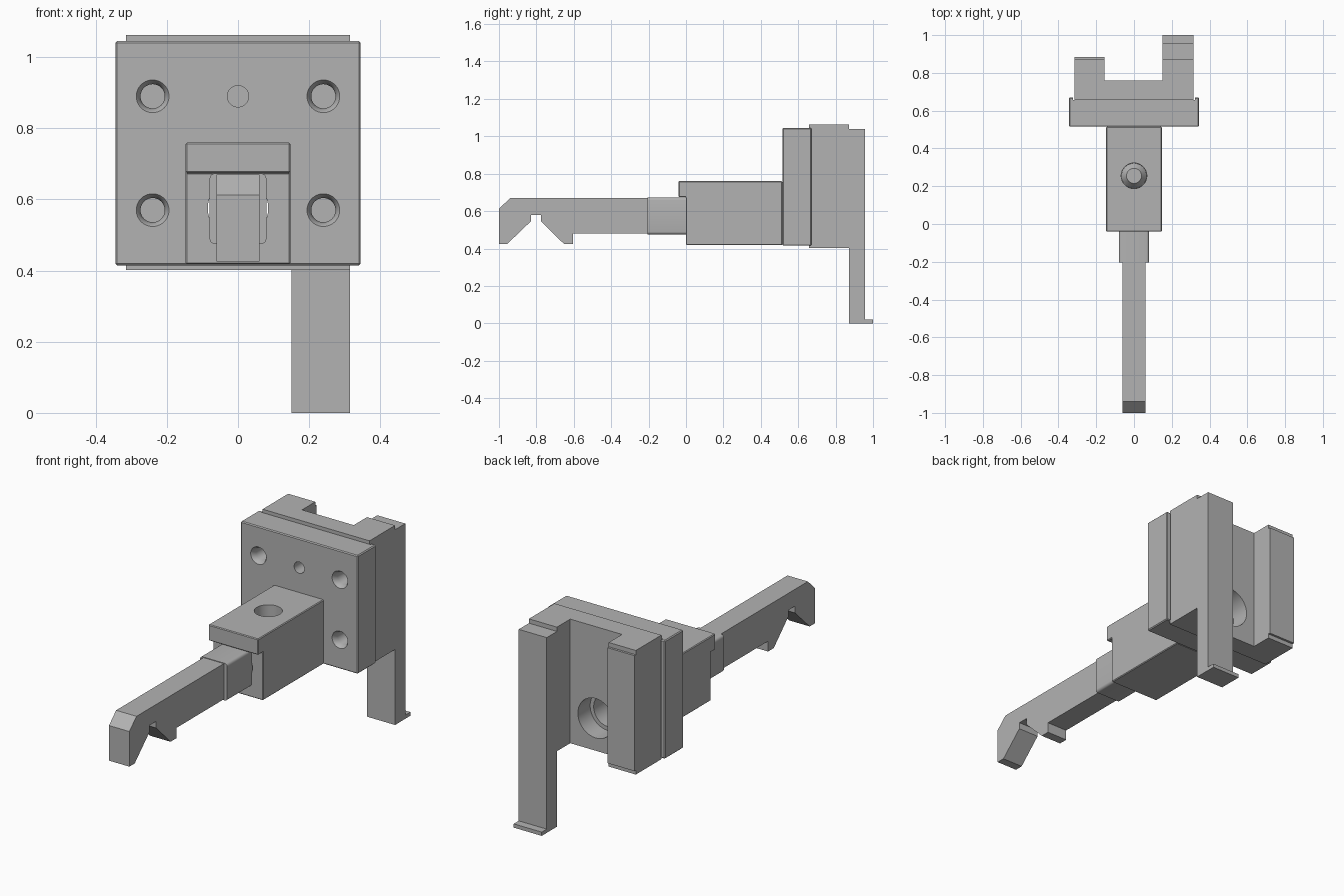
import bpy, bmesh, math
from mathutils import Matrix

if "Cube" in bpy.data.objects:
    bpy.data.objects.remove(bpy.data.objects["Cube"])

metal = bpy.data.materials.new("plain_grey_metal")
metal.diffuse_color = (0.45, 0.45, 0.45, 1)
metal.use_nodes = True
metal.node_tree.nodes["Principled BSDF"].inputs["Base Color"].default_value = metal.diffuse_color


def finish(name, bm):
    bmesh.ops.recalc_face_normals(bm, faces=bm.faces)
    me = bpy.data.meshes.new(name)
    bm.to_mesh(me)
    bm.free()
    ob = bpy.data.objects.new(name, me)
    bpy.context.collection.objects.link(ob)
    me.materials.append(metal)
    return ob


def prism(name, pts, lo, hi, axis):
    """Extrude a profile: axis x takes (y,z), y takes (x,z), z takes (x,y)."""
    bm = bmesh.new()

    def place(p, h):
        return {"x": (h, p[0], p[1]), "y": (p[0], h, p[1]), "z": (p[0], p[1], h)}[axis]
    a = [bm.verts.new(place(p, lo)) for p in pts]
    b = [bm.verts.new(place(p, hi)) for p in pts]
    bm.faces.new(a)
    bm.faces.new(b)
    for i in range(len(pts)):
        j = (i + 1) % len(pts)
        bm.faces.new((a[i], a[j], b[j], b[i]))
    return finish(name, bm)


def box(name, x0, x1, y0, y1, z0, z1):
    return prism(name, [(x0, y0), (x1, y0), (x1, y1), (x0, y1)], z0, z1, "z")


def turned(name, origin, rings, axis="y", n=40):
    """Solid of revolution from (distance along axis, radius) rings."""
    bm = bmesh.new()
    loops = []
    for d, r in rings:
        loops.append([bm.verts.new((r * math.cos(2 * math.pi * i / n),
                                    r * math.sin(2 * math.pi * i / n), d)) for i in range(n)])
    bm.faces.new(loops[0])
    bm.faces.new(loops[-1])
    for a, b in zip(loops, loops[1:]):
        for i in range(n):
            j = (i + 1) % n
            bm.faces.new((a[i], a[j], b[j], b[i]))
    rot = Matrix.Rotation(-math.pi / 2, 4, "X") if axis == "y" else Matrix()
    bm.transform(Matrix.Translation(origin) @ rot)
    return finish(name, bm)


def apply(ob):
    bpy.context.view_layer.update()
    me = bpy.data.meshes.new_from_object(ob.evaluated_get(bpy.context.evaluated_depsgraph_get()))
    ob.modifiers.clear()
    ob.data = me


def bevel(ob, w):
    m = ob.modifiers.new("bevel", "BEVEL")
    m.width, m.segments, m.limit_method = w, 1, "ANGLE"
    apply(ob)


def cut(ob, cutters):
    for c in cutters:
        m = ob.modifiers.new("cut", "BOOLEAN")
        m.operation, m.object, m.solver = "DIFFERENCE", c, "EXACT"
        apply(ob)
        bpy.data.objects.remove(c)


def smooth(ob):
    bpy.ops.object.select_all(action="DESELECT")
    ob.select_set(True)
    bpy.context.view_layer.objects.active = ob
    bpy.ops.object.shade_smooth_by_angle(angle=math.radians(25))


BZ = 0.575  # height of the main bore

# Mounting plate with shallow rear seat, four screw holes, a pin hole and the bore
plate = box("mounting_plate", -0.345, 0.345, 0.515, 0.67, 0.415, 1.045)
bevel(plate, 0.005)
holes = [turned("hole", (x, 0.515, z),
                [(-0.01, 0.046), (0, 0.046), (0.008, 0.040), (0.03, 0.034), (0.2, 0.034)])
         for x in (-0.24, 0.24) for z in (0.57, 0.89)]
holes.append(turned("pin_hole", (0, 0.515, 0.89), [(-0.01, 0.03), (0.2, 0.03)]))
holes.append(turned("bore", (0, 0.5, BZ), [(0, 0.085), (0.3, 0.085)]))
holes.append(box("seat", -0.322, 0.322, 0.656, 0.7, 0.3, 1.2))
cut(plate, holes)
smooth(plate)

# Holder block with overhanging top lip, bored along its length and drilled from above
block = prism("holder_block", [(-0.04, 0.76), (-0.04, 0.675), (0, 0.675), (0, 0.418),
                               (0.515, 0.418), (0.515, 0.76)], -0.147, 0.147, "x")
bevel(block, 0.004)
cut(block, [turned("bore", (0, -0.1, BZ), [(0, 0.085), (0.7, 0.085)]),
            turned("top_hole", (0, 0.255, 0.6), [(0, 0.068), (0.2, 0.068)], "z")])
smooth(block)

# Conical locking screw at the bottom of the top hole
smooth(turned("locking_screw", (0, 0.255, 0), [(0.62, 0.067), (0.665, 0.067), (0.70, 0.04)], "z"))

# Sliding shank inside the bore
smooth(turned("arm_shank", (0, -0.03, BZ), [(0, 0.078), (0.43, 0.078)]))

# Rounded collar where the arm enters the block
corner = 0.015
collar_pts = []
for k, (cx, cz) in enumerate([(0.065, 0.658), (-0.065, 0.658), (-0.065, 0.49), (0.065, 0.49)]):
    for s in range(5):
        t = math.radians(90 * k + 22.5 * s)
        collar_pts.append((cx + corner * math.cos(t), cz + corner * math.sin(t)))
smooth(prism("arm_collar", collar_pts, -0.205, 0.01, "y"))

# Long arm with a notched hook at its tip
prism("hooked_arm", [(-0.94, 0.67), (-1, 0.612), (-1, 0.425), (-0.955, 0.425),
                     (-0.83, 0.545), (-0.83, 0.58), (-0.775, 0.58), (-0.775, 0.545),
                     (-0.653, 0.425), (-0.605, 0.425), (-0.605, 0.48), (-0.19, 0.48),
                     (-0.19, 0.67)], -0.06, 0.06, "x")

# Rear U-shaped bracket, bored through its web
bracket = prism("rear_bracket", [(-0.315, 0.657), (0.315, 0.657), (0.315, 0.872), (0.15, 0.872),
                                 (0.15, 0.76), (-0.155, 0.76), (-0.155, 0.872),
                                 (-0.315, 0.872)], 0.402, 1.063, "z")
cut(bracket, [turned("bore", (0, 0.6, BZ), [(0, 0.105), (0.3, 0.105)])])
smooth(bracket)

# Wear pad on the short jaw
box("jaw_pad", -0.315, -0.155, 0.872, 0.884, 0.425, 1.04)

# Long leg with a small toe at the foot
prism("rear_leg", [(0.872, 0), (1, 0), (1, 0.02), (0.958, 0.02), (0.958, 1.04),
                   (0.872, 1.04)], 0.15, 0.315, "x")
